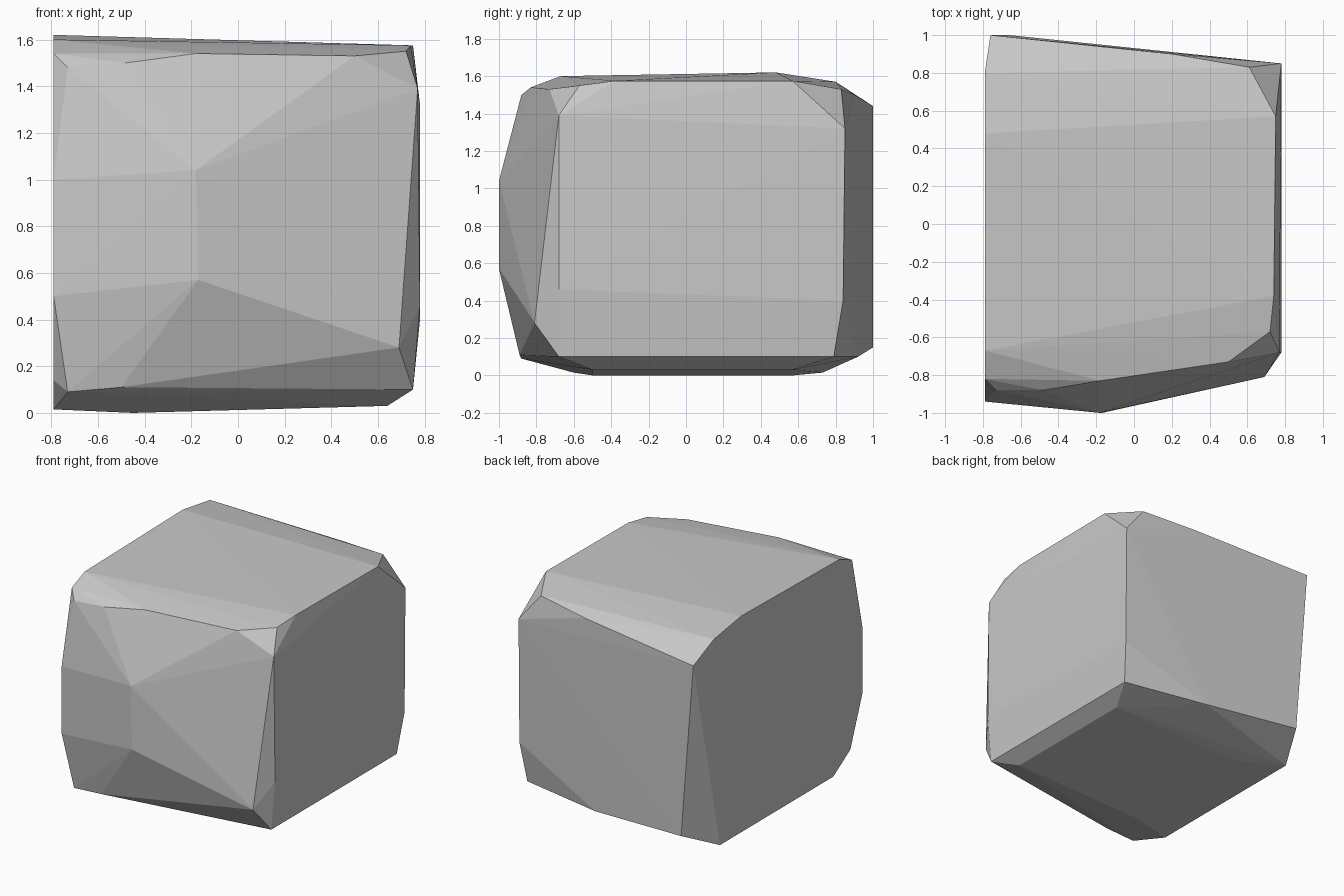
import bpy
import bmesh

default_cube = bpy.data.objects.get("Cube")
if default_cube:
    bpy.data.objects.remove(default_cube, do_unlink=True)


def make_material(name, colour):
    material = bpy.data.materials.new(name)
    material.use_nodes = True
    material.diffuse_color = colour
    shader = next(node for node in material.node_tree.nodes
                  if node.type == "BSDF_PRINCIPLED")
    shader.inputs["Base Color"].default_value = colour
    return material


def wrap_block(name, corner_groups, material):
    """Wrap a flat-faced convex block around groups of corner points."""
    block_mesh = bmesh.new()
    for group in corner_groups:
        for corner in group:
            block_mesh.verts.new(corner)
    hull = bmesh.ops.convex_hull(block_mesh, input=block_mesh.verts[:])
    loose = set(hull["geom_interior"]) | set(hull["geom_unused"])
    loose_verts = [item for item in loose
                   if isinstance(item, bmesh.types.BMVert)]
    bmesh.ops.delete(block_mesh, geom=loose_verts, context="VERTS")
    bmesh.ops.recalc_face_normals(block_mesh, faces=block_mesh.faces[:])
    for face in block_mesh.faces:
        face.smooth = False
    mesh = bpy.data.meshes.new(name)
    block_mesh.to_mesh(mesh)
    block_mesh.free()
    mesh.materials.append(material)
    block = bpy.data.objects.new(name, mesh)
    bpy.context.scene.collection.objects.link(block)
    return block


# Flat cut end: an outline of (y, z) points on one plane
cut_plane = -.79
cut_outline = [(.8, 1.57), (.48, 1.62), (-.67, 1.6), (-.82, 1.54), (-.94, 1),
               (-.94, .5), (-.8, .14), (-.6, .015), (.73, .015)]
cut_end = [(cut_plane, y, z) for y, z in cut_outline]

# Bulging front with its short vertical ridge
front_ridge = [(-.18, -1, 1.04), (-.17, -1, .57)]
front_top_edge = [(-.73, -.88, 1.48), (-.48, -.88, 1.5),
                  (-.18, -.83, 1.54), (.5, -.73, 1.53)]
front_bottom_edge = [(-.73, -.88, .09), (-.5, -.89, .11), (.69, -.81, .28)]

# Nearly flat far side
far_side = [(.77, -.68, 1.39), (.78, -.68, .46), (.75, -.68, .1),
            (.75, .79, .1), (.78, .84, .4), (.78, .85, 1.32)]

# Top rim on the far side
top_rim = [(.72, -.57, 1.55), (.74, -.38, 1.575),
           (.75, .57, 1.575), (.61, .83, 1.53)]

# Slanted back
back_edge = [(-.76, 1, 1.44), (-.66, 1, .15), (.2, .9, 1.5), (.1, .92, .1)]

# Underside
underside = [(x, y, z) for x, z in ((-.45, 0), (.64, .03))
             for y in (-.5, .57)]

stone_grey = make_material("stone_grey", (.58, .58, .58, 1))
wrap_block("stone_block",
           [cut_end, front_ridge, front_top_edge, front_bottom_edge,
            far_side, top_rim, back_edge, underside],
           stone_grey)
